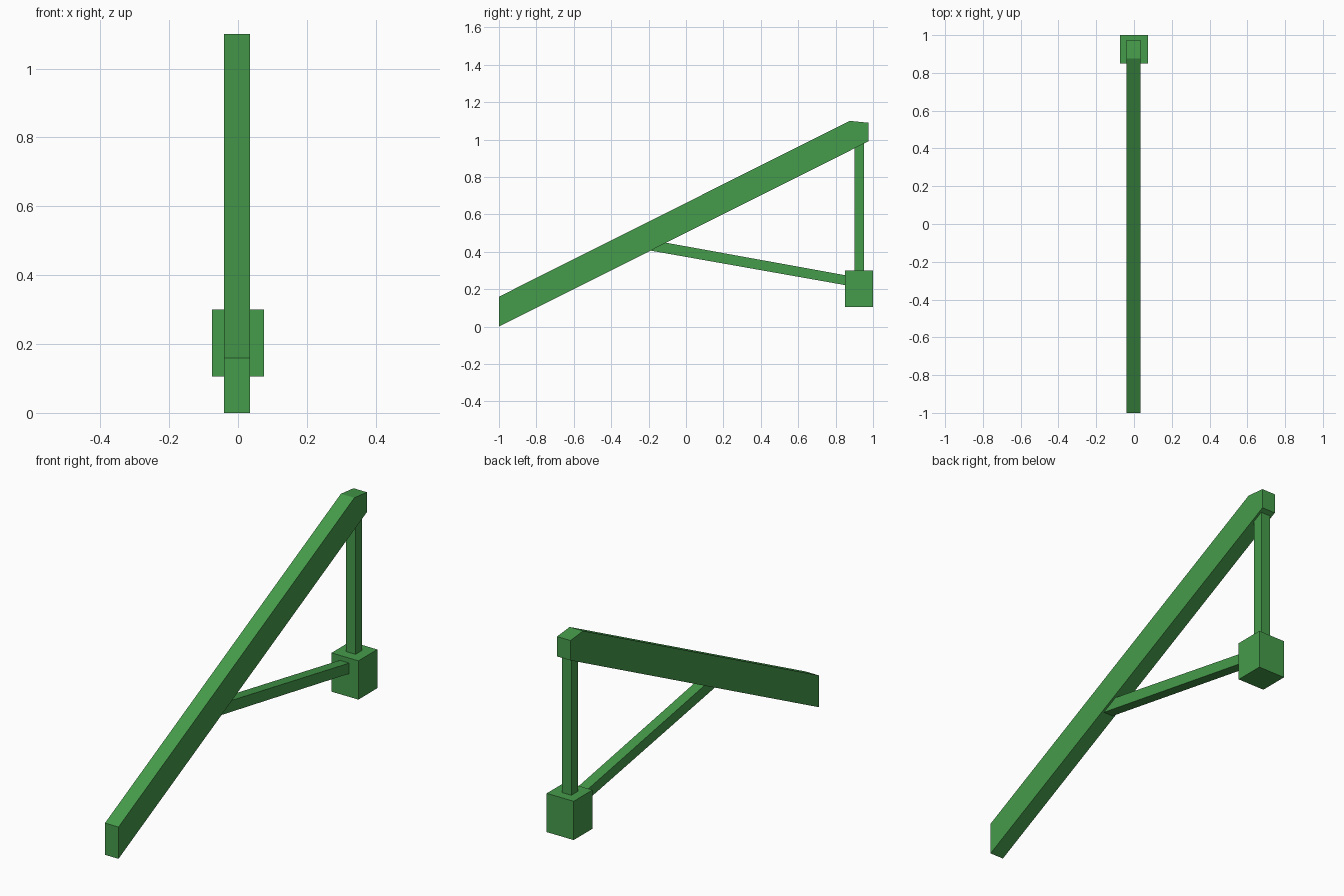
import bpy
import bmesh

cube = bpy.data.objects.get("Cube")
if cube:
    bpy.data.objects.remove(cube, do_unlink=True)

green = bpy.data.materials.new("leaf_green")
green.use_nodes = True
colour = (0.06, 0.33, 0.07, 1)
green.diffuse_color = colour
green.node_tree.nodes["Principled BSDF"].inputs["Base Color"].default_value = colour


def bar(name, profile, x0, x1):
    """Extrude a side profile of (y, z) points from x0 to x1."""
    bm = bmesh.new()
    face = bm.faces.new([bm.verts.new((x0, y, z)) for y, z in profile])
    result = bmesh.ops.extrude_face_region(bm, geom=[face])
    moved = [g for g in result["geom"] if isinstance(g, bmesh.types.BMVert)]
    bmesh.ops.translate(bm, verts=moved, vec=(x1 - x0, 0, 0))
    bmesh.ops.recalc_face_normals(bm, faces=bm.faces)
    mesh = bpy.data.meshes.new(name)
    bm.to_mesh(mesh)
    bm.free()
    mesh.materials.append(green)
    obj = bpy.data.objects.new(name, mesh)
    bpy.context.collection.objects.link(obj)
    return obj


# Long sloping beam with a clipped upper end
bar("sloping_beam",
    [(-1, 0), (-1, 0.16), (0.875, 1.1), (0.975, 1.09), (0.975, 0.99)],
    -0.04, 0.035)

# Upright post, cut to the slope of the beam
bar("upright_post",
    [(0.9, 0.3), (0.9, 0.955), (0.953, 0.98), (0.953, 0.3)],
    -0.029, 0.024)

# Thin brace from the beam down to the block
bar("brace",
    [(-0.2, 0.408), (-0.11, 0.449), (0.85, 0.275), (0.85, 0.222)],
    -0.029, 0.024)

# Block under the post
bar("base_block",
    [(0.85, 0.105), (0.85, 0.3), (1, 0.3), (1, 0.105)],
    -0.075, 0.075)
